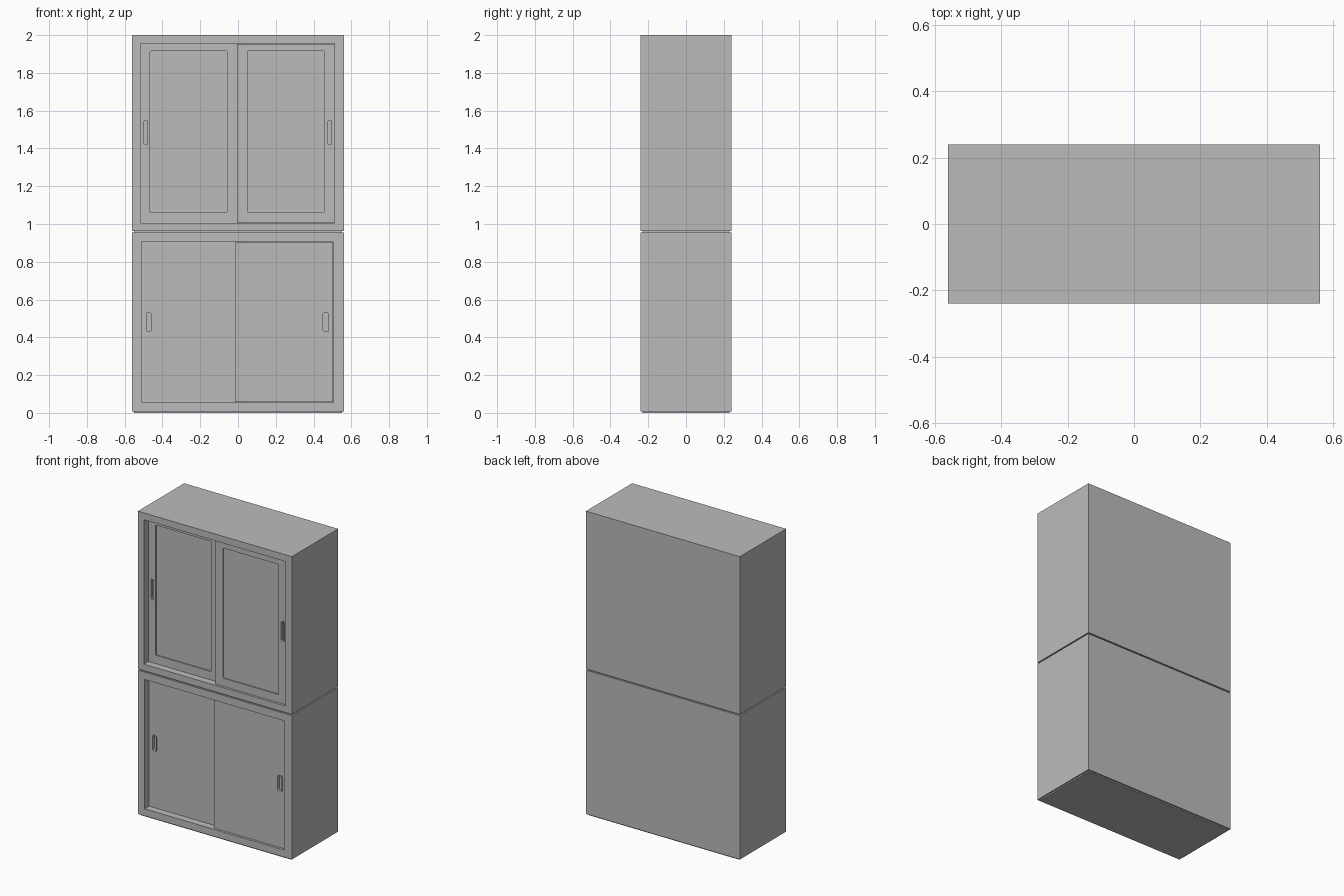
import bpy, bmesh, math
from mathutils import Vector

cube = bpy.data.objects.get("Cube")
if cube:
    bpy.data.objects.remove(cube)

grey = bpy.data.materials.new("cabinet_grey")
grey.use_nodes = True
colour = (0.5, 0.5, 0.5, 1)
grey.diffuse_color = colour
grey.node_tree.nodes["Principled BSDF"].inputs["Base Color"].default_value = colour

HALF_W, HALF_D = 0.56, 0.24
FRONT = -HALF_D


def finish(bm, name):
    bmesh.ops.recalc_face_normals(bm, faces=bm.faces)
    mesh = bpy.data.meshes.new(name)
    bm.to_mesh(mesh)
    bm.free()
    mesh.materials.append(grey)
    obj = bpy.data.objects.new(name, mesh)
    bpy.context.collection.objects.link(obj)
    return obj


def box(name, x0, x1, y0, y1, z0, z1, radius=0):
    """Box, with its four front-to-back edges rounded if a radius is given."""
    bm = bmesh.new()
    bmesh.ops.create_cube(bm, size=1)
    for v in bm.verts:
        v.co = Vector(((x0 + x1) / 2 + v.co.x * (x1 - x0),
                       (y0 + y1) / 2 + v.co.y * (y1 - y0),
                       (z0 + z1) / 2 + v.co.z * (z1 - z0)))
    if radius:
        edges = [e for e in bm.edges
                 if abs(e.verts[0].co.y - e.verts[1].co.y) > 1e-5]
        bmesh.ops.bevel(bm, geom=edges, offset=radius, segments=4,
                        profile=0.5, affect='EDGES')
    return finish(bm, name)


def cut(obj, x0, x1, y0, y1, z0, z1, radius=0):
    """Sink a pocket into an object."""
    cutter = box(obj.name + "_cutter", x0, x1, y0, y1, z0, z1, radius)
    cutter.hide_render = True
    cutter.hide_viewport = True
    mod = obj.modifiers.new("pocket", 'BOOLEAN')
    mod.operation = 'DIFFERENCE'
    mod.solver = 'EXACT'
    mod.object = cutter
    bpy.context.view_layer.update()
    evaluated = obj.evaluated_get(bpy.context.evaluated_depsgraph_get())
    mesh = bpy.data.meshes.new_from_object(evaluated)
    obj.modifiers.clear()
    obj.data = mesh
    bpy.data.objects.remove(cutter)


def door(name, x0, x1, front, z0, z1, handle, panel=None):
    obj = box(name, x0, x1, front, front + 0.03, z0, z1)
    if panel:
        cut(obj, panel[0], panel[1], front - 0.02, front + 0.008,
            panel[2], panel[3], 0.008)
    hx, hz, width, height = handle
    # finger pull: a raised rim around a sunken slot
    rim = box(name + "_pull", hx - width / 2, hx + width / 2, front - 0.004,
              front + 0.002, hz - height / 2, hz + height / 2, 0.008)
    inner = (hx - width / 2 + 0.004, hx + width / 2 - 0.004)
    zs = (hz - height / 2 + 0.004, hz + height / 2 - 0.004)
    for part in (rim, obj):
        cut(part, *inner, front - 0.02, front + 0.014, *zs, 0.006)


def cabinet(name, z0, z1, opening):
    # thin plinth leaves a shadow gap under the carcass
    lift = 0.008
    box(name + "_plinth", -HALF_W + 0.01, HALF_W - 0.01,
        -HALF_D + 0.01, HALF_D - 0.01, z0, z0 + lift + 0.002)
    body = box(name + "_carcass", -HALF_W, HALF_W, -HALF_D, HALF_D, z0 + lift, z1)
    x0, x1, a, b = opening
    cut(body, x0, x1, FRONT - 0.05, FRONT + 0.085, a, b)


# lower unit: plain sliding doors, the right-hand one in front
low = (-0.512, 0.506, 0.055, 0.905)
cabinet("lower", 0, 0.954, low)
door("lower_rear_door", low[0], 0.02, FRONT + 0.047, low[2], low[3],
     (-0.472, 0.48, 0.032, 0.105))
door("lower_front_door", -0.015, low[1] - 0.002, FRONT + 0.012,
     low[2] + 0.002, low[3] - 0.002, (0.465, 0.48, 0.036, 0.105))

# upper unit: sliding doors with sunken panels
up = (-0.517, 0.512, 1.005, 1.955)
cabinet("upper", 0.954, 2, up)
door("upper_rear_door", up[0], 0.03, FRONT + 0.047, up[2], up[3],
     (-0.488, 1.485, 0.026, 0.135), (-0.465, -0.058, 1.06, 1.916))
door("upper_front_door", -0.004, up[1] - 0.002, FRONT + 0.012,
     up[2] + 0.002, up[3] - 0.002,
     (0.486, 1.485, 0.026, 0.135), (0.05, 0.456, 1.06, 1.916))
